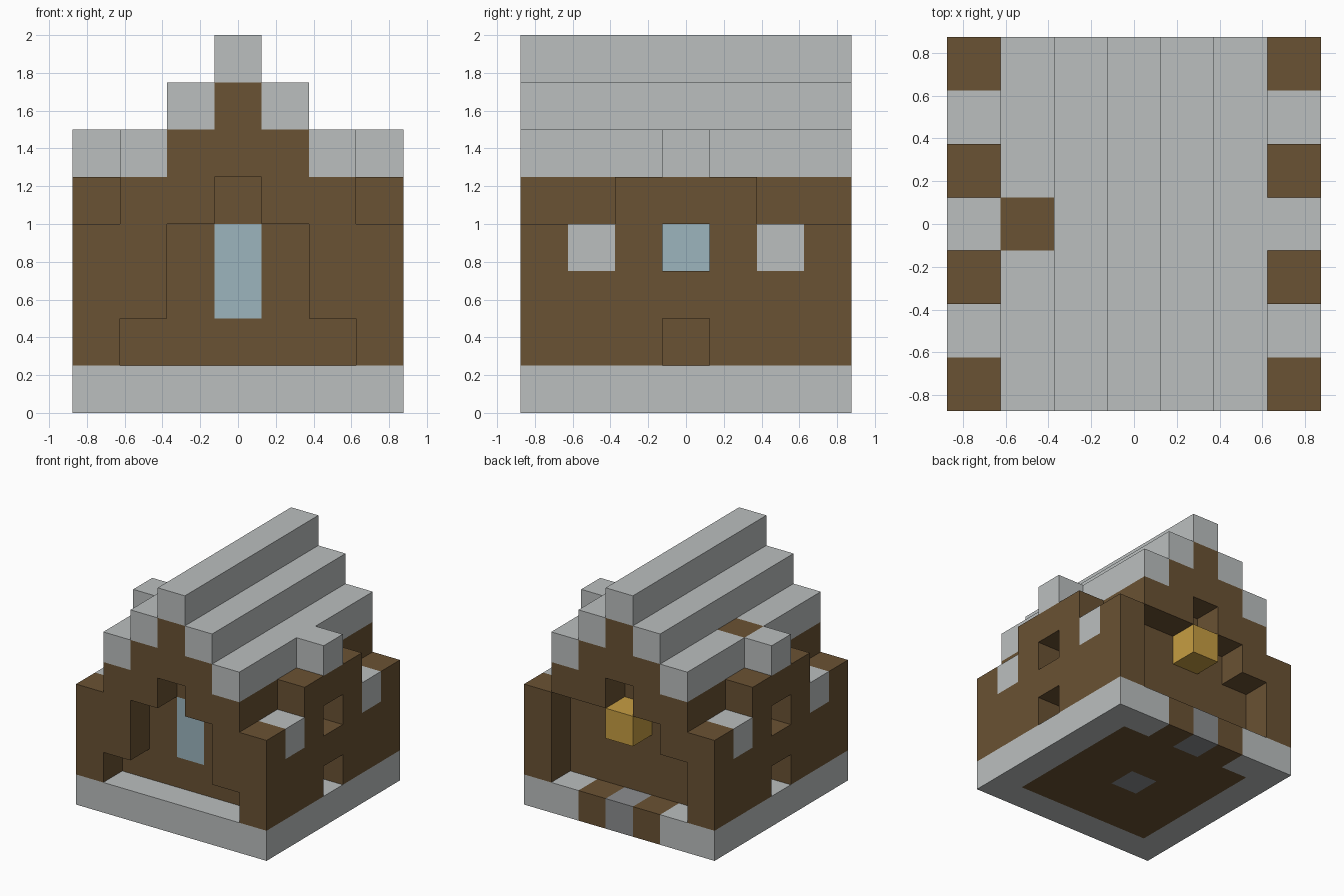
import bpy
import bmesh
from mathutils import Vector

if "Cube" in bpy.data.objects:
    bpy.data.objects.remove(bpy.data.objects["Cube"], do_unlink=True)

CELL = 0.25
W = 7  # cells across the width and depth


def make_material(name, rgb):
    linear = [((c / 255 + 0.055) / 1.055) ** 2.4 for c in rgb] + [1.0]
    mat = bpy.data.materials.new(name)
    mat.diffuse_color = linear
    mat.use_nodes = True
    mat.node_tree.nodes["Principled BSDF"].inputs["Base Color"].default_value = linear
    return mat


stone = make_material("light stone", (187, 191, 191))
wood = make_material("brown wood", (106, 82, 51))
slate = make_material("dark grey stone", (140, 142, 144))
glass = make_material("pale blue glass", (156, 181, 190))
gold = make_material("lantern yellow", (198, 157, 66))


def block(x, y, z):
    """Set of grid cells; each argument is one index or a (first, last) pair."""
    spans = [(v, v) if isinstance(v, int) else v for v in (x, y, z)]
    rx, ry, rz = [range(a, b + 1) for a, b in spans]
    return {(i, j, k) for i in rx for j in ry for k in rz}


def both_sides(cells):
    return cells | {(W - 1 - i, j, k) for i, j, k in cells}


def build(name, mat, cells):
    """Skin a set of cells with its outer faces only."""
    bm = bmesh.new()
    origin = Vector((-W / 2, -W / 2, 0))
    for cell in cells:
        for axis in range(3):
            for side in (-1, 1):
                other = list(cell)
                other[axis] += side
                if tuple(other) in cells:
                    continue
                n, u, v = Vector(), Vector(), Vector()
                n[axis], u[(axis + 1) % 3], v[(axis + 2) % 3] = side / 2, 0.5, 0.5 * side
                mid = Vector(cell) + Vector((0.5, 0.5, 0.5)) + origin + n
                corners = (mid - u - v, mid + u - v, mid + u + v, mid - u + v)
                bm.faces.new([bm.verts.new(c * CELL) for c in corners])
    bmesh.ops.remove_doubles(bm, verts=bm.verts[:], dist=0.001)
    bmesh.ops.dissolve_limit(bm, angle_limit=0.01, verts=bm.verts[:], edges=bm.edges[:])
    mesh = bpy.data.meshes.new(name)
    bm.to_mesh(mesh)
    bm.free()
    mesh.materials.append(mat)
    obj = bpy.data.objects.new(name, mesh)
    bpy.context.collection.objects.link(obj)


ALL, INNER = (0, 6), (1, 5)

# Foundation ring, wooden floor and dark paving stones
paving = block(3, 3, 0) | block(3, 6, 0)
floor = (block(INNER, INNER, 0) | block((2, 4), 6, 0)) - paving
build("foundation", stone, block(ALL, ALL, 0) - floor - paving)
build("floor", wood, floor)
build("paving_stones", slate, paving)

# Windows set in the walls
front_window = block(3, 1, (2, 3))
side_windows = both_sides(block(1, 3, 3))
build("front_window", glass, front_window)
build("side_windows", glass, side_windows)

# Inner house body
build("house_body", wood, block(INNER, INNER, (1, 4)) - front_window - side_windows)

# Front and back walls with stepped entrance recesses
arch = block((2, 4), ALL, (1, 3)) | block(3, ALL, 4)
front_opening = arch | block(INNER, 0, 1)
back_opening = arch | block(5, 6, (1, 3)) | block(1, 6, (1, 2))
build("front_wall", wood, block(INNER, 0, (1, 4)) - front_opening)
build("back_wall", wood, block(INNER, 6, (1, 4)) - back_opening)

# Side walls with window niches, low niches and stone inserts
niches = block(0, 3, 3) | block(0, 3, 1)
inserts = block(0, 1, 3) | block(0, 5, 3)
side_wall = (block(0, ALL, (1, 3)) | block(0, (2, 4), 4)) - niches - inserts
build("side_walls", wood, both_sides(side_wall))
build("wall_stones", stone, both_sides(inserts))

# Attic gables and stepped roof
hatch = block(1, 3, 5)
build("attic", wood, block((2, 4), ALL, 5) | block(3, ALL, 6))
build("roof_hatch", wood, hatch)
build("eaves", stone, both_sides(block(1, ALL, 5)) - hatch)
build("upper_roof", stone, both_sides(block(2, ALL, 6)))
build("ridge", stone, block(3, ALL, 7))
build("dormers", stone, both_sides(block(0, 3, 5)))

# Lantern over the back entrance
build("lantern", gold, block(3, 6, 3))
